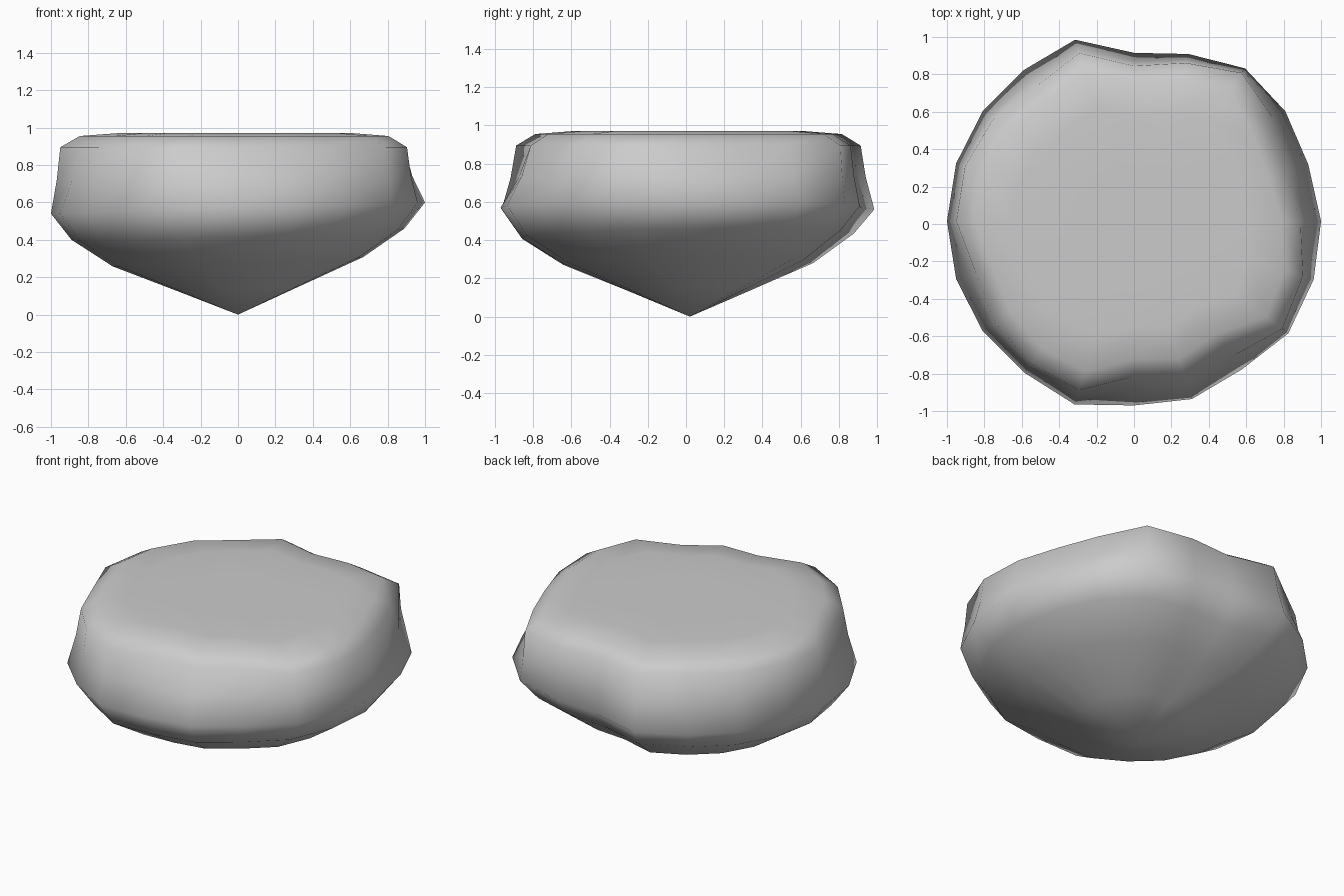
import bpy, bmesh
from math import sin, cos, tau

if "Cube" in bpy.data.objects:
    bpy.data.objects.remove(bpy.data.objects["Cube"])

# Radii every 18 degrees, counter-clockwise from +x
WAIST = [1.0, .98, 1.0, 1.01, .94, .90, 1.02, 1.0, 1.0, 1.0,
         1.0, 1.0, 1.0, 1.0, 1.03, .985, 1.0, .98, 1.02, 1.01]
RIM = [.89, .85, .88, .98, .89, .83, .945, .89, .93, .95,
       .95, .89, .92, .94, .95, .83, .87, .84, .98, .95]
N = len(WAIST)

# Rings from bottom to top: (scale, blend waist->rim, height, tilt toward +x, tilt toward +y)
RINGS = [(.33, 0, .14, .012, .0), (.67, 0, .283, .025, .005), (.89, 0, .43, .03, .015),
         (1.0, 0, .57, .03, .0), (1.0, .62, .73, .01, 0), (1.0, 1, .895, 0, 0),
         (.89, 1, .955, 0, 0), (.68, 1, .97, 0, 0), (.34, 1, .97, 0, 0)]

bm = bmesh.new()
bottom = bm.verts.new((0, .02, .0))
rings = []
for scale, blend, z, tilt_x, tilt_y in RINGS:
    ring = []
    for i in range(N):
        a = tau * i / N
        r = scale * (WAIST[i] * (1 - blend) + RIM[i] * blend)
        ring.append(bm.verts.new((r * cos(a), r * sin(a) + .015,
                                  z + tilt_x * cos(a) + tilt_y * sin(a))))
    rings.append(ring)
top = bm.verts.new((0, .01, .97))

# Skin the rings and close both ends
for i in range(N):
    j = (i + 1) % N
    bm.faces.new((bottom, rings[0][j], rings[0][i]))
    for lo, hi in zip(rings, rings[1:]):
        bm.faces.new((lo[i], lo[j], hi[j], hi[i]))
    bm.faces.new((rings[-1][i], rings[-1][j], top))

mesh = bpy.data.meshes.new("flat_topped_rock")
bm.to_mesh(mesh)
bm.free()
for p in mesh.polygons:
    p.use_smooth = True
rock = bpy.data.objects.new("flat_topped_rock", mesh)
bpy.context.collection.objects.link(rock)
